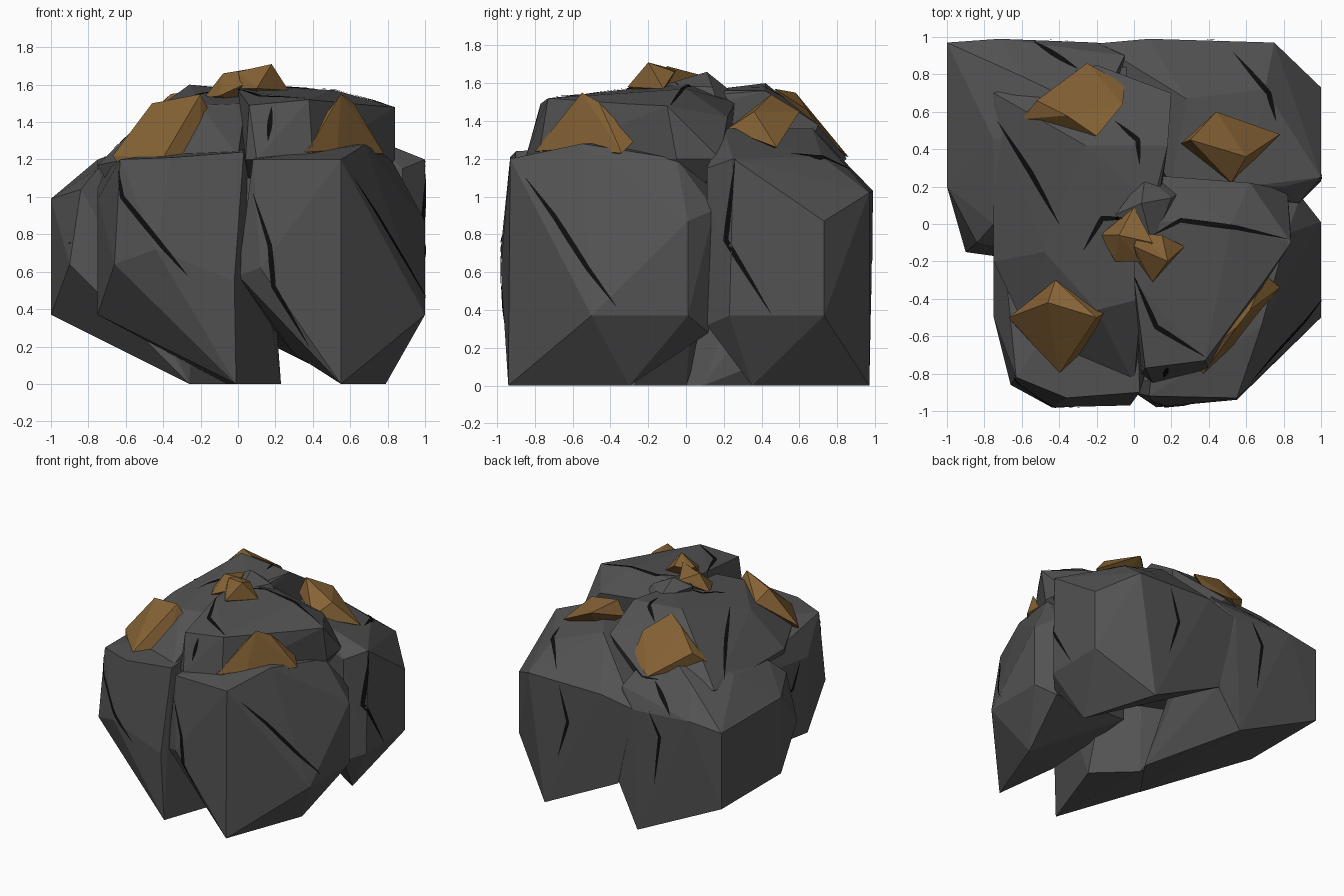
import bpy, bmesh, math
from mathutils import Vector
from mathutils.bvhtree import BVHTree

if "Cube" in bpy.data.objects:
    bpy.data.objects.remove(bpy.data.objects["Cube"])


def material(name, r, g, b):
    m = bpy.data.materials.new(name)
    m.diffuse_color = (r, g, b, 1)
    m.use_nodes = True
    m.node_tree.nodes["Principled BSDF"].inputs["Base Color"].default_value = m.diffuse_color
    return m


STONE = material("stone", 0.085, 0.085, 0.085)
ORE = material("ore", 0.24, 0.125, 0.036)
DARK = material("crack_dark", 0.004, 0.004, 0.004)
rock_verts, rock_faces, rocks = [], [], []


def add_object(bm, name, mat):
    me = bpy.data.meshes.new(name)
    bm.to_mesh(me)
    bm.free()
    me.materials.append(mat)
    ob = bpy.data.objects.new(name, me)
    bpy.context.collection.objects.link(ob)
    return ob


def chunk(name, pts, mat=STONE):
    """Faceted block wrapped tightly around a few corner points."""
    bm = bmesh.new()
    vs = [bm.verts.new(p) for p in pts]
    bmesh.ops.convex_hull(bm, input=vs)
    loose = [v for v in bm.verts if not v.link_faces]
    bmesh.ops.delete(bm, geom=loose, context='VERTS')
    bmesh.ops.recalc_face_normals(bm, faces=bm.faces[:])
    if mat == STONE:
        bm.verts.index_update()
        base = len(rock_verts)
        rock_verts.extend(v.co.copy() for v in bm.verts)
        rock_faces.extend([base + v.index for v in f.verts] for f in bm.faces)
    ob = add_object(bm, name, mat)
    if mat == STONE:
        rocks.append(ob)
    return ob


# Lower boulder: four big lobes around a core, each ending in its own foot
chunk("boulder", [(x, y, z) for x in (-.2, .2) for y in (-.84, .84) for z in (.55, 1.1)])
chunk("front_left_lobe", [
    (-.75, -.5, .37), (-.75, -.5, .99), (-.66, -.86, .64), (-.63, -.82, 1.2),
    (-.44, -.98, .72), (-.36, -.93, 1.21), (.03, -.9, 1.24), (-.02, -.97, .55),
    (-.01, -.94, 0), (.23, -.27, 0), (-.06, 0, 0), (-.75, .1, .45),
    (-.75, .4, 1.1), (.2, -.2, .4), (0, .1, 1.3)])
chunk("front_right_lobe", [
    (.08, -.92, 1.2), (.12, -.98, .62), (.0, -.9, .58), (.55, -.93, 1.2),
    (.55, -.94, 0), (.68, -.55, 1.28), (1, -.5, .37), (1, .01, .37),
    (1, .01, .87), (.89, .15, .93), (.82, -.05, 1.2), (.79, -.3, 0),
    (.3, -.6, .16), (.1, 0, .4), (.2, .15, 1.3), (.87, .12, .28)])
chunk("back_right_lobe", [
    (1, .25, 1.2), (1, .23, .37), (1, .73, .87), (1, .73, .37),
    (.75, .97, 1.02), (.79, .35, 0), (.6, .97, 0), (.08, .99, 1.03),
    (-.2, .965, .97), (-.05, .95, .32), (.88, .11, 1.15), (.88, .11, .32),
    (.8, .2, 1.27), (.7, .72, 1.21), (.28, .67, 1.36), (.1, .3, .5),
    (.2, .2, 1.3), (.6, .2, 1.36)])
chunk("back_left_lobe", [
    (-1, .97, .37), (-1, .97, .99), (-1, .2, .99), (-1, .2, .37),
    (-.9, -.15, .64), (-.84, -.1, 1.04), (-.72, .99, 1.02), (-.2, .97, .97),
    (-.24, .97, 0), (-.05, .94, .33), (-.26, -.24, 0), (-.03, .09, 0),
    (-.05, .9, 1.1), (-.6, .79, 1.22), (-.2, .6, 1.4), (-.75, .45, 1.2),
    (-.75, 0, 1.15)])

# Crown: two stacked upper blocks and a small peak
chunk("left_crown", [
    (-.75, .7, 1.17), (-.75, -.2, 1.17), (-.56, -.6, 1.21), (-.26, .42, 1.6),
    (.18, .42, 1.56), (.2, .7, 1.38), (-.2, .85, 1.2), (-.2, -.46, 1.49),
    (-.48, -.15, 1.44), (0, -.85, 1.22), (.04, -.4, 1.5), (.1, .1, 1.56),
    (-.6, .5, .9), (-.6, -.4, .9), (.1, .5, .9), (0, -.6, .9)])
chunk("right_crown", [
    (.06, -.77, 1.49), (.38, -.73, 1.52), (.7, -.3, 1.49), (.84, -.1, 1.48),
    (.84, -.05, 1.2), (.52, 0, 1.57), (0, -.3, 1.57), (.0, .02, 1.6),
    (.1, -.85, 1.2), (.4, -.78, 1.2), (.04, -.8, 1.2), (.62, .22, 1.42),
    (.1, .26, 1.5), (.82, .18, 1.2), (.1, .2, .9), (.6, 0, .9)])
chunk("crown_peak", [
    (.04, .11, 1.66), (-.1, .05, 1.6), (.2, .14, 1.58), (.1, -.12, 1.59),
    (.06, .26, 1.54), (0, 0, 1.4), (.3, .2, 1.4)])

# Fuse the stone blocks into one clean boulder
boulder = rocks[0]
for other in rocks[1:]:
    mod = boulder.modifiers.new("join_" + other.name, 'BOOLEAN')
    mod.operation, mod.solver, mod.object = 'UNION', 'EXACT', other
dg = bpy.context.evaluated_depsgraph_get()
fused = bpy.data.meshes.new_from_object(boulder.evaluated_get(dg))
boulder.modifiers.clear()
boulder.data = fused
for other in rocks[1:]:
    bpy.data.objects.remove(other)
bm = bmesh.new()
bm.from_mesh(fused)
bmesh.ops.dissolve_limit(bm, angle_limit=math.radians(2),
                         verts=bm.verts[:], edges=bm.edges[:])
bm.to_mesh(fused)
bm.free()

# Ore nuggets pushed into the crown
chunk("ore_back_left", [
    (-.6, .56, 1.3), (-.52, .66, 1.4), (-.36, .58, 1.55), (-.2, .47, 1.57),
    (-.25, .86, 1.21), (-.05, .75, 1.3), (-.06, .64, 1.46), (-.3, .6, 1.25)], ORE)
chunk("ore_back_right", [
    (.25, .43, 1.41), (.3, .45, 1.54), (.44, .6, 1.45), (.78, .48, 1.26),
    (.6, .36, 1.45), (.52, .22, 1.36), (.5, .42, 1.25)], ORE)
# two pieces give the centre nugget its notched outline
chunk("ore_centre_left", [
    (-.18, -.06, 1.53), (0, .09, 1.64), (-.08, -.06, 1.66), (.1, -.1, 1.69),
    (-.1, -.2, 1.54), (.03, -.2, 1.6), (0, -.05, 1.5)], ORE)
chunk("ore_centre_right", [
    (.02, -.05, 1.67), (.15, -.06, 1.66), (.27, -.12, 1.57), (.18, -.2, 1.71),
    (.1, -.31, 1.58), (.02, -.2, 1.58), (.0, -.12, 1.67), (.1, -.15, 1.5)], ORE)
chunk("ore_front_left", [
    (-.67, -.5, 1.22), (-.62, -.56, 1.15), (-.4, -.8, 1.21), (-.2, -.62, 1.22),
    (-.46, -.42, 1.5), (-.2, -.5, 1.55), (-.42, -.3, 1.42), (-.15, -.47, 1.45)], ORE)
chunk("ore_front_right", [
    (.32, -.75, 1.24), (.37, -.8, 1.24), (.53, -.65, 1.25), (.78, -.34, 1.23),
    (.7, -.27, 1.3), (.55, -.55, 1.55), (.62, -.46, 1.5), (.5, -.45, 1.2)], ORE)

# Cracks: tapered dark strips projected onto the stone
tree = BVHTree.FromPolygons(rock_verts, rock_faces)
VIEWS = {  # view: (right, up, towards viewer)
    "front": ((1, 0, 0), (0, 0, 1), (0, -1, 0)),
    "back": ((1, 0, 0), (0, 0, 1), (0, 1, 0)),
    "right": ((0, 1, 0), (0, 0, 1), (1, 0, 0)),
    "left": ((0, 1, 0), (0, 0, 1), (-1, 0, 0)),
    "top": ((1, 0, 0), (0, 1, 0), (0, 0, 1))}


def crack(name, view, path, width=.013, steps=8):
    right, up, out = (Vector(a) for a in VIEWS[view])
    pts = [Vector(p) for p in path]
    line = [a.lerp(b, i / steps) for a, b in zip(pts, pts[1:]) for i in range(steps)]
    line.append(pts[-1])
    bm = bmesh.new()
    last = None
    for i, p in enumerate(line):
        t = (line[min(i + 1, len(line) - 1)] - line[max(i - 1, 0)]).normalized()
        side = Vector((-t.y, t.x)) * (width * math.sin(math.pi * i / (len(line) - 1)) + .001)
        hits = []
        for q in (p - side, p + side):
            hit = tree.ray_cast(right * q.x + up * q.y + out * 4, -out)[0]
            if hit:
                hits.append(hit + out * .006)
        pair = None
        if len(hits) == 2 and abs((hits[0] - hits[1]).dot(out)) < .08:
            pair = [bm.verts.new(h) for h in hits]
            if last and abs((pair[0].co - last[0].co).dot(out)) < .12:
                bm.faces.new((last[0], pair[0], pair[1], last[1]))
        last = pair
    add_object(bm, name, DARK)


CRACKS = [
    ("front", [(-.64, 1.14), (-.62, 1.0), (-.4, .73), (-.27, .58)]),
    ("front", [(.08, 1.02), (.17, .74), (.19, .52), (.38, .2)]),
    ("front", [(.18, 1.48), (.16, 1.3)]),
    ("right", [(-.85, 1.1), (-.7, .9), (-.52, .62), (-.37, .42)]),
    ("right", [(.26, 1.2), (.21, .77), (.45, .38)]),
    ("top", [(-.73, .55), (-.55, .27), (-.4, 0)]),
    ("top", [(-.54, .98), (-.3, .83)]),
    ("top", [(-.1, .55), (.02, .45), (.03, .32)]),
    ("top", [(.53, .92), (.72, .7), (.76, .55)]),
    ("top", [(.1, -.06), (.25, .02), (.55, -.02), (.82, -.08)]),
    ("top", [(0, -.28), (.12, -.55), (.38, -.71)]),
    ("top", [(-.27, -.14), (-.17, .03), (-.05, .03)]),
    ("back", [(.46, 1.0), (.38, .72), (.47, .42)]),
    ("back", [(-.35, 1.0), (-.45, .82), (-.4, .42)]),
    ("left", [(-.4, 1.0), (-.3, .8), (-.1, .75)]),
]
for n, (view, path) in enumerate(CRACKS):
    crack(f"{view}_crack_{n + 1}", view, path)
